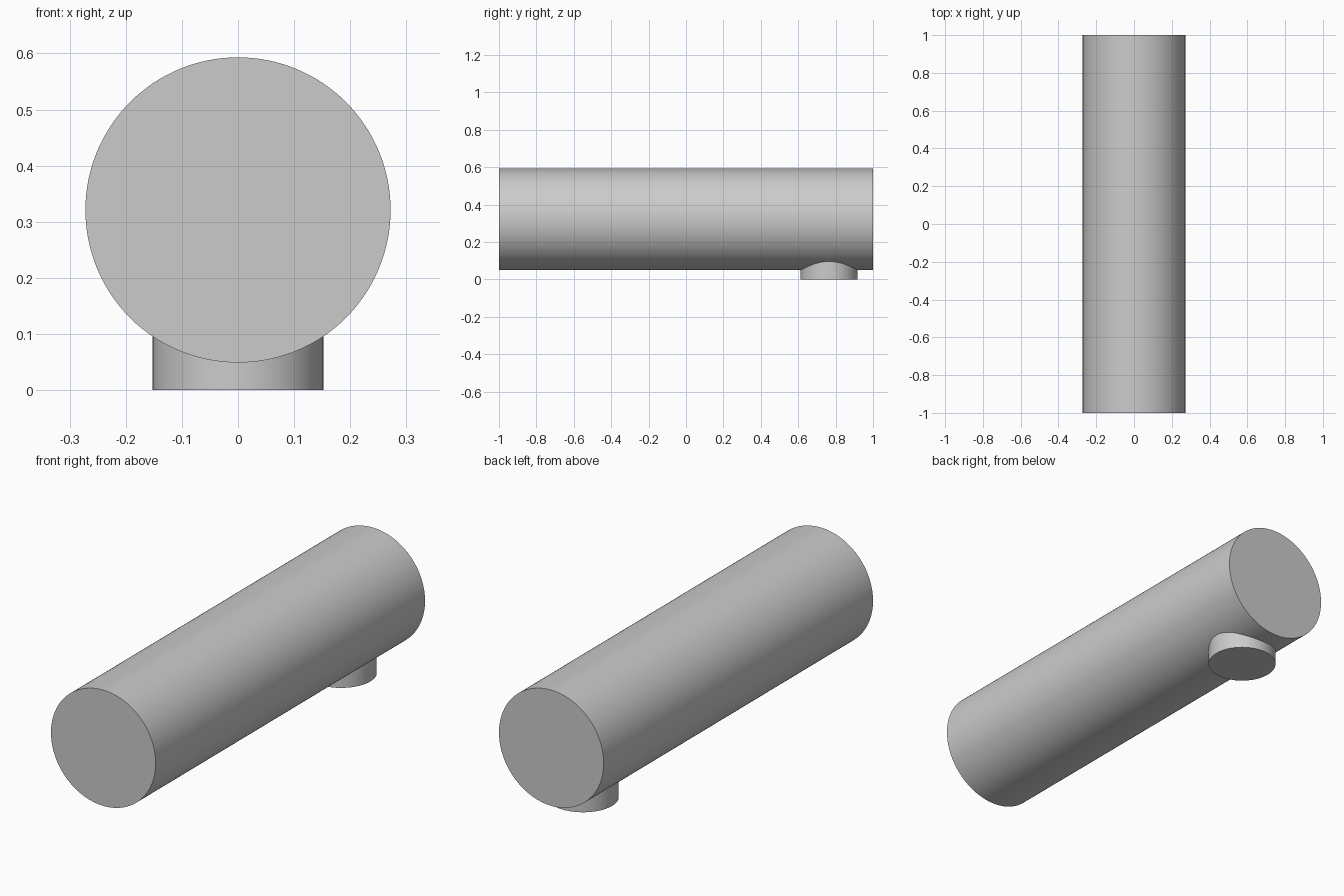
import bpy
import math

# Remove the default cube
cube = bpy.data.objects.get("Cube")
if cube:
    bpy.data.objects.remove(cube, do_unlink=True)

# Single plain grey material
GREY = (0.6, 0.6, 0.6, 1.0)
grey = bpy.data.materials.new("plain grey")
grey.use_nodes = True
grey.diffuse_color = GREY
grey.node_tree.nodes["Principled BSDF"].inputs["Base Color"].default_value = GREY


def cylinder(name, radius, depth, location, rotation=(0, 0, 0)):
    bpy.ops.mesh.primitive_cylinder_add(
        vertices=128, radius=radius, depth=depth,
        location=location, rotation=rotation)
    obj = bpy.context.object
    obj.name = name
    obj.data.materials.append(grey)
    bpy.ops.object.shade_smooth_by_angle(angle=math.radians(30))
    return obj


BODY_RADIUS = 0.272
BODY_HEIGHT = 0.321
FOOT_TOP = 0.14

# Long horizontal body running front to back
cylinder("body_tube", BODY_RADIUS, 2.0, (0, 0, BODY_HEIGHT), (math.pi / 2, 0, 0))

# Short round outlet under the rear end, its top buried in the body
cylinder("outlet_stub", 0.152, FOOT_TOP, (0, 0.765, FOOT_TOP / 2))
